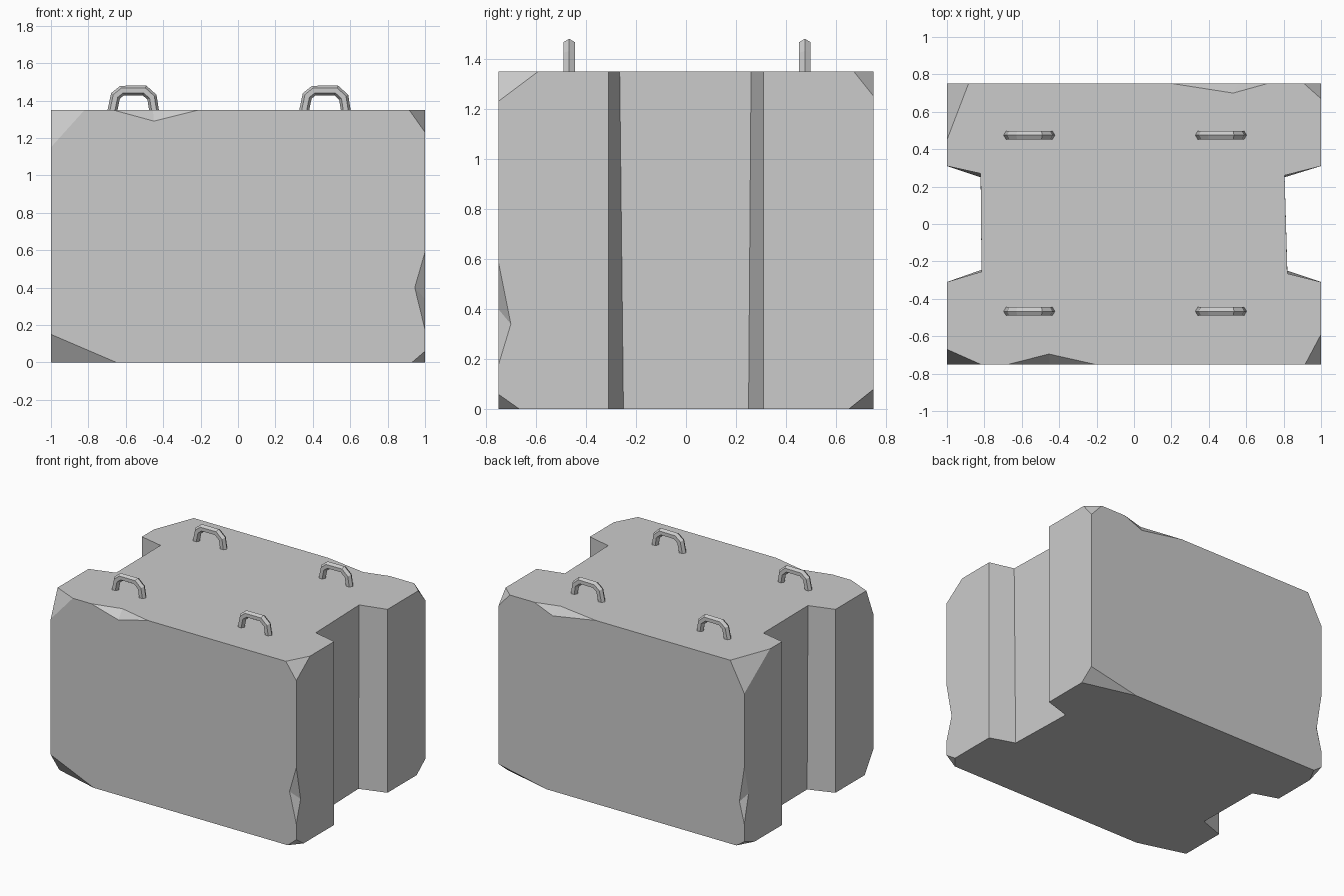
import bpy, bmesh, math
from mathutils import Vector

if "Cube" in bpy.data.objects:
    bpy.data.objects.remove(bpy.data.objects["Cube"])

X, Y, H = 1.0, 0.75, 1.35


def make_object(name, bm):
    bmesh.ops.recalc_face_normals(bm, faces=bm.faces)
    mesh = bpy.data.meshes.new(name)
    bm.to_mesh(mesh)
    bm.free()
    obj = bpy.data.objects.new(name, mesh)
    bpy.context.collection.objects.link(obj)
    return obj


def bridge(bm, a, b):
    n = len(a)
    for i in range(n):
        j = (i + 1) % n
        bm.faces.new((a[i], a[j], b[j], b[i]))


# Block with a flared groove in each end, slightly tapered with height
def outline(right_low, right_high, left_high, left_low):
    return [(-X, -Y), (X, -Y), (X, -.31), right_low, right_high, (X, .31),
            (X, Y), (-X, Y), (-X, .31), left_high, left_low, (-X, -.31)]


bottom = outline((.82, -.25), (.805, .25), (-.82, .25), (-.815, -.245))
top = outline((.82, -.265), (.805, .26), (-.82, .27), (-.815, -.255))
bm = bmesh.new()
low = [bm.verts.new((x, y, 0)) for x, y in bottom]
high = [bm.verts.new((x, y, H)) for x, y in top]
bridge(bm, low, high)
bm.faces.new(low[::-1])
bm.faces.new(high)
block = make_object("concrete_block", bm)


# Cutting wedge: grown about a pivot on the cut so only its outer faces move
def cut(points, pivot):
    bm = bmesh.new()
    for p in points:
        bm.verts.new(pivot + (p - pivot) * 1.5)
    bmesh.ops.convex_hull(bm, input=bm.verts)
    cutter = make_object("chip_cutter", bm)
    cutter.hide_render = True
    mod = block.modifiers.new("chip", 'BOOLEAN')
    mod.operation = 'DIFFERENCE'
    mod.solver = 'EXACT'
    mod.object = cutter
    bpy.context.view_layer.objects.active = block
    bpy.ops.object.modifier_apply(modifier=mod.name)
    bpy.data.objects.remove(cutter)


# Broken corners: side signs, then the cut length along each axis
corners = [
    ((-1, -1, 1), (.18, .08, .20)), ((1, -1, 1), (.085, .16, .12)),
    ((-1, 1, 1), (.115, .30, .215)), ((1, 1, 1), (.09, .08, .10)),
    ((-1, -1, 0), (.35, .10, .15)), ((1, -1, 0), (.07, .085, .06)),
    ((-1, 1, 0), (.065, .12, .045)), ((1, 1, 0), (.39, .10, .08)),
]
for (sx, sy, up), (dx, dy, dz) in corners:
    c = Vector((sx * X, sy * Y, up * H))
    tips = [c - Vector((sx * dx, 0, 0)), c - Vector((0, sy * dy, 0)),
            c + Vector((0, 0, -dz if up else dz))]
    cut([c] + tips, sum(tips, Vector()) / 3)

# Edge chips: two ends on the edge and a tip on each adjoining face
chips = [
    ((-.67, -Y, H), (-.21, -Y, H), (-.45, -Y, 1.29), (-.455, -.695, H)),
    ((.21, Y, H), (.71, Y, H), (.56, Y, 1.29), (.53, .70, H)),
    ((X, -Y, .59), (X, -Y, .175), (.945, -Y, .40), (X, -.70, .34)),
    ((-X, Y, .59), (-X, Y, .175), (-.96, Y, .33), (-X, .70, .38)),
]
for chip in chips:
    pts = [Vector(p) for p in chip]
    cut(pts, (pts[2] + pts[3]) / 2)


# Lifting handles: hexagonal bar swept along an arch
arch = [(-.11, 1.33), (-.09, 1.425), (-.055, 1.453),
        (.065, 1.454), (.105, 1.418), (.119, 1.33)]
R = .026


def handle(name, cx, cy):
    bm = bmesh.new()
    path = [Vector(p) for p in arch]
    rings = []
    for i, p in enumerate(path):
        a = (p - path[max(i - 1, 0)]).normalized()
        b = (path[min(i + 1, len(path) - 1)] - p).normalized()
        t = (a + b).normalized()
        miter = 1 / max(t.dot(a if i else b), .5)
        n = Vector((-t.y, t.x)) * miter
        ring = []
        for k in range(6):
            ang = k * math.pi / 3
            q = p + n * R * math.cos(ang)
            ring.append(bm.verts.new((cx + q.x, cy + R * math.sin(ang), q.y)))
        rings.append(ring)
    for r0, r1 in zip(rings, rings[1:]):
        bridge(bm, r0, r1)
    bm.faces.new(rings[0][::-1])
    bm.faces.new(rings[-1])
    make_object(name, bm)


for side, cx in (("left", -.565), ("right", .46)):
    for end, cy in (("front", -.467), ("back", .475)):
        handle(f"lifting_handle_{end}_{side}", cx, cy)
